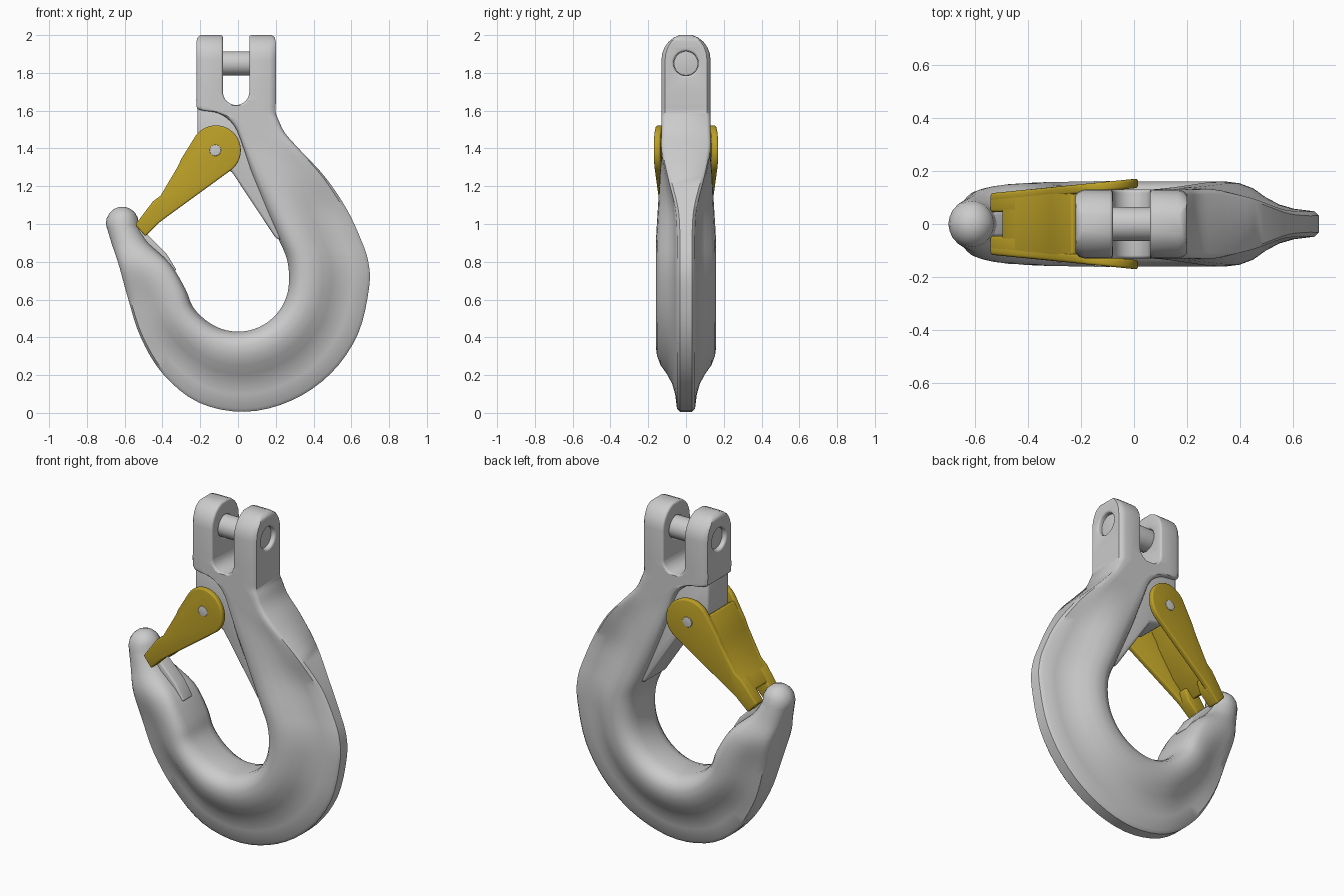
import bpy, bmesh, math

if "Cube" in bpy.data.objects:
    bpy.data.objects.remove(bpy.data.objects["Cube"])

# ---------- helpers ----------
def obj_from(bm, name):
    bmesh.ops.recalc_face_normals(bm, faces=bm.faces)
    me = bpy.data.meshes.new(name)
    bm.to_mesh(me)
    bm.free()
    ob = bpy.data.objects.new(name, me)
    bpy.context.collection.objects.link(ob)
    return ob

def prism(bm, pts, lo, hi):
    """Extrude an x-z outline between two y positions that may depend on x."""
    a = [bm.verts.new((x, lo(x), z)) for x, z in pts]
    b = [bm.verts.new((x, hi(x), z)) for x, z in pts]
    bm.faces.new(a)
    bm.faces.new(b[::-1])
    for i in range(len(pts)):
        j = (i + 1) % len(pts)
        bm.faces.new((a[i], a[j], b[j], b[i]))

def polar(cx, cz, r, deg):
    return (cx + r * math.cos(math.radians(deg)), cz + r * math.sin(math.radians(deg)))

def arc(cx, cz, r, a0, a1, n):
    return [polar(cx, cz, r, a0 + (a1 - a0) * i / n) for i in range(n + 1)]

def clamp(v):
    return max(0, min(1, v))

def finish(ob, bevel=0, cutters=(), limit=50):
    for c in cutters:
        m = ob.modifiers.new("cut", 'BOOLEAN')
        m.object, m.operation, m.solver = c, 'DIFFERENCE', 'EXACT'
        c.hide_render = True
    m = ob.modifiers.new("bevel", 'BEVEL')
    m.width, m.segments, m.limit_method = bevel, 3, 'ANGLE'
    m.angle_limit = math.radians(limit)
    m.use_clamp_overlap = not cutters
    bpy.ops.object.select_all(action='DESELECT')
    ob.select_set(True)
    bpy.context.view_layer.objects.active = ob
    bpy.ops.object.convert(target='MESH')
    bpy.ops.object.shade_smooth_by_angle(angle=math.radians(40))
    for c in cutters:
        bpy.data.objects.remove(c)

def cylinder(name, r, length, loc, axis):
    rot = (0, math.pi / 2, 0) if axis == 'x' else (math.pi / 2, 0, 0)
    bpy.ops.mesh.primitive_cylinder_add(vertices=32, radius=r, depth=length, location=loc, rotation=rot)
    ob = bpy.context.object
    ob.name = name
    return ob

# ---------- hook body: loft of blended cross-sections (u across, half thickness) ----------
HOOK = [(0, .42), (.025, .68), (.08, .89), (.18, 1), (.3, .96), (.42, .84), (.53, .63),
        (.65, .46), (.78, .36), (.96, .3), (1, .2)]
EDGE = [(0, .85), (.03, .95), (.08, 1), (.2, 1), (.35, 1)]
BOX = EDGE + [(.5, 1)] + [(1 - u, t) for u, t in reversed(EDGE)]
ROUND = [((1 - math.cos(a)) / 2, max(math.sin(a), .05)) for a in [math.pi * i / 10 for i in range(11)]]

# shank: inner x, z and outer x, z; thickness and box weight follow the height
SHANK = [(-.22, 1.7, .2, 1.7), (-.22, 1.64, .2, 1.64), (-.205, 1.605, .2, 1.59),
         (-.1, 1.585, .215, 1.55), (-.02, 1.52, .25, 1.48), (.03, 1.4, .33, 1.39),
         (.08, 1.25, .46, 1.25), (.14, 1.09, .575, 1.08), (.21, .93, .65, .92), (.26, .81, .69, .8)]
S = [(*p, .13 + .03 * clamp((1.4 - p[1]) / .5), clamp((p[1] - 1.05) / .33), 0) for p in SHANK]
# bowl: circular inside, outside radius shrinking past the bottom
for k in range(9):
    a = 3 + 21 * k
    s = clamp((a - 90) / 70)
    R = .695 - .105 * s * s * (3 - 2 * s)
    f = clamp((a - 130) / 40)
    S.append((*polar(0, .7, .27 + .012 * f, -a), *polar(0, .7, R, -a), .16, .4 * f, .1 * f))
# arm up to the tip
S += [(-.36, .79, -.63, .78, .15, .6, .3), (-.475, .9, -.67, .9, .112, .3, .7),
      (-.525, .99, -.7, 1.0, .092, 0, 1)]

def catmull(p0, p1, p2, p3, t):
    return [.5 * (2 * b + (c - a) * t + (2 * a - 5 * b + 4 * c - d) * t * t
                  + (3 * b - a - 3 * c + d) * t ** 3) for a, b, c, d in zip(p0, p1, p2, p3)]

sections = []
for k in range(5, -1, -1):                      # rounded clevis top
    a = math.radians(15 * k)
    inset = .02 if k == 5 else .005 if k == 4 else 0
    z = 1.87 + .1346 * math.sin(a)
    sections.append((-.22 + inset, z, .2 - inset, z, .13 * math.cos(a), 1, 0))
for i in range(len(S) - 1):
    q = [S[max(0, min(len(S) - 1, i + d))] for d in (-1, 0, 1, 2)]
    sections += [catmull(*q, k / 4) for k in range(4)]
sections.append(S[-1])
for a in (20, 40, 60, 78):                      # ball tip
    c, s = polar(0, 0, 1, a)
    z = 1.0 + .092 * s
    sections.append((-.612 + .088 * c, z, -.612 - .088 * c, z, .092 * c, 0, 1))

bm = bmesh.new()
rings = []
for ix, iz, ox, oz, T, wb, wr in sections:
    half = []
    for h, b, r in zip(HOOK, BOX, ROUND):
        u, t = [h[j] * (1 - wb - wr) + b[j] * wb + r[j] * wr for j in (0, 1)]
        half.append((ix + (ox - ix) * u, t * T, iz + (oz - iz) * u))
    ring = half + [(x, -y, z) for x, y, z in reversed(half)]
    rings.append([bm.verts.new(p) for p in ring])
for r0, r1 in zip(rings, rings[1:]):
    for i in range(len(r0)):
        j = (i + 1) % len(r0)
        bm.faces.new((r0[i], r0[j], r1[j], r1[i]))
bm.faces.new(rings[0])
bm.faces.new(rings[-1][::-1])
body = obj_from(bm, "hook_body")

# clevis slot and pin hole
bm = bmesh.new()
prism(bm, arc(-.01, 1.7, .07, 180, 360, 20) + [(.06, 2.2), (-.08, 2.2)], lambda x: -.3, lambda x: .3)
slot = obj_from(bm, "slot_cutter")
hole = cylinder("hole_cutter", .065, 1, (0, 0, 1.85), 'x')
finish(body, .012, (slot, hole), 60)

# ---------- clevis pin and latch pivot ----------
finish(cylinder("clevis_pin", .0645, .37, (-.01, 0, 1.85), 'x'), .004)
finish(cylinder("latch_pivot", .03, .325, (-.12, 0, 1.39), 'y'), .003)

# ---------- web carrying the latch, and tongue at the hook tip ----------
def plate(name, pts, half, bevel):
    bm = bmesh.new()
    prism(bm, pts, lambda x: -half, lambda x: half)
    finish(obj_from(bm, name), bevel, limit=30)

plate("latch_web", [(-.215, 1.63), (-.215, 1.45), (-.19, 1.36), (-.12, 1.3), (-.035, 1.28),
                    (.2, .925), (.26, .9), (.2, 1.2), (.12, 1.5), (.02, 1.61)], .1, .015)
plate("tip_tongue", [(-.6, 1.03), (-.5, .965), (-.38, .845), (-.325, .755), (-.42, .72), (-.6, .9)], .045, .01)

# ---------- latch: two tapered cheeks, cover plate, forked end ----------
def width(x):
    return .115 + .1 * (x + .55)

TOP = [(-.3, 1.345), (-.318, 1.305), (-.41, 1.15), (-.45, 1.12)]
END = [(-.545, .995), (-.49, .935), (-.42, 1.005)]
cheek = arc(-.117, 1.39, .132, -52, 145, 24) + TOP + END + [(-.36, 1.05)]
prong = END + [(-.4, 1.06), (-.44, 1.125), TOP[-1]]
cover = [(-.235, 1.445)] + TOP + [(-.5, 1.054), (-.455, 1.02), (-.36, 1.13),
                                  (-.265, 1.29), (-.25, 1.33), (-.195, 1.42)]
bm = bmesh.new()
for s in (-1, 1):
    prism(bm, cheek, lambda x: s * (width(x) - .035), lambda x: s * width(x))
    prism(bm, prong, lambda x: s * .045, lambda x: s * (width(x) - .004))
prism(bm, cover, lambda x: .004 - width(x), lambda x: width(x) - .004)
latch = obj_from(bm, "safety_latch")
gold = bpy.data.materials.new("latch_gold")
gold.diffuse_color = (.5, .35, .02, 1)
gold.use_nodes = True
gold.node_tree.nodes["Principled BSDF"].inputs["Base Color"].default_value = gold.diffuse_color
latch.data.materials.append(gold)
finish(latch, .01, limit=40)
